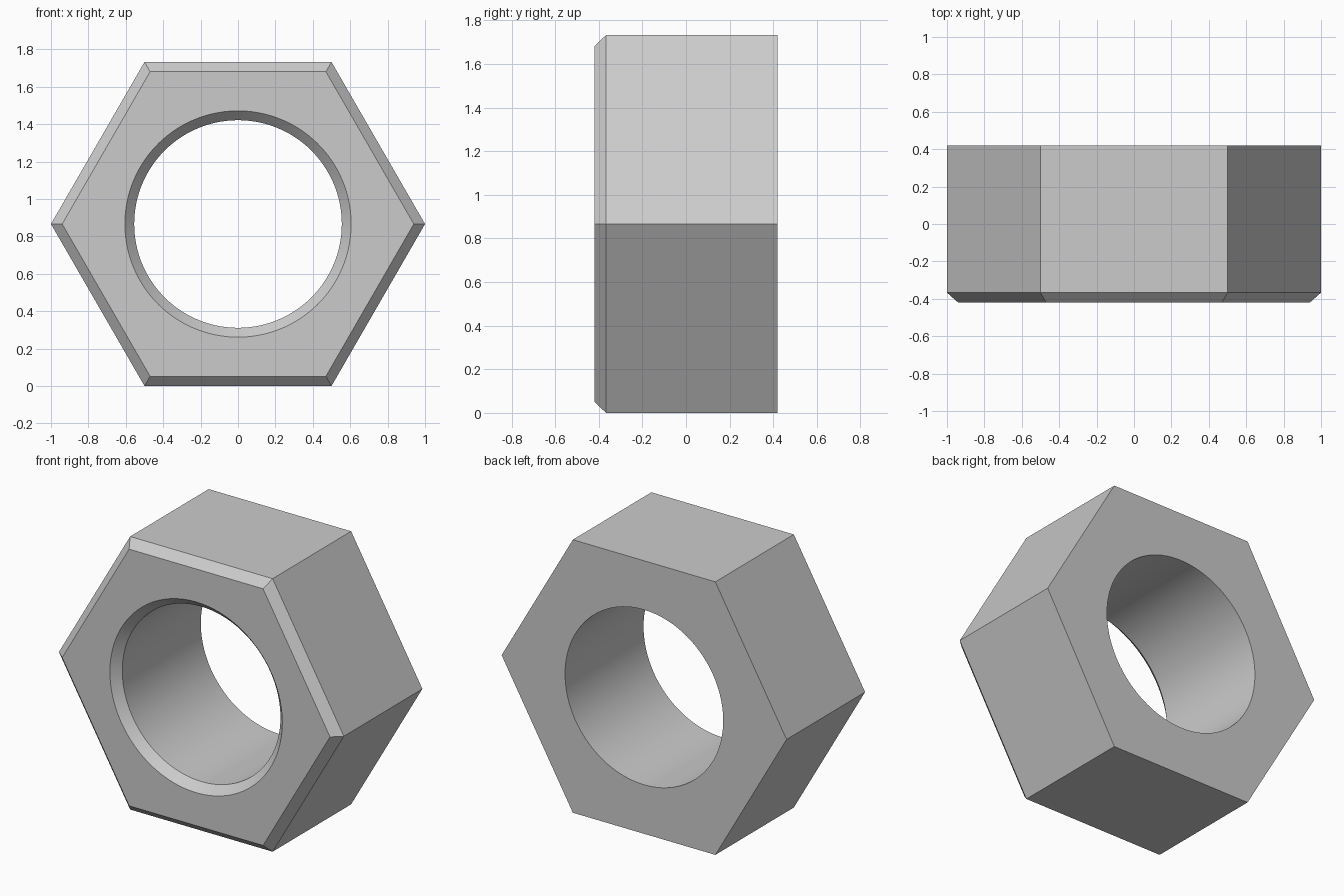
import bpy, bmesh
from math import sin, cos, tau, sqrt, radians

if "Cube" in bpy.data.objects:
    bpy.data.objects.remove(bpy.data.objects["Cube"])

SEG = 126                # hole segments, a multiple of six
CZ = sqrt(3) / 2         # centre height
bm = bmesh.new()


def ring(n, r, y):
    return [bm.verts.new((r * cos(tau * i / n), y, CZ + r * sin(tau * i / n)))
            for i in range(n)]


def bridge(rings):
    for a, b in zip(rings, rings[1:]):
        n = len(a)
        for i in range(n):
            j = (i + 1) % n
            bm.faces.new((a[i], a[j], b[j], b[i]))


# hexagonal outside with front chamfer
outer = [ring(6, r, y) for r, y in ((0.94, -0.42), (1.0, -0.367), (1.0, 0.42))]
bridge(outer)

# round hole with front countersink
inner = [ring(SEG, r, y) for r, y in ((0.605, -0.42), (0.555, -0.367), (0.555, 0.42))]
bridge(inner)

# front and back faces, one flat sector per hexagon side
step = SEG // 6
for hexa, circle in ((outer[0], inner[0]), (outer[-1], inner[-1])):
    for k in range(6):
        arc = [circle[(k * step + i) % SEG] for i in range(step + 1)]
        bm.faces.new([hexa[(k + 1) % 6], hexa[k]] + arc)

bmesh.ops.recalc_face_normals(bm, faces=bm.faces)
mesh = bpy.data.meshes.new("hex_nut")
bm.to_mesh(mesh)
bm.free()

nut = bpy.data.objects.new("hex_nut", mesh)
bpy.context.collection.objects.link(nut)
bpy.context.view_layer.objects.active = nut
nut.select_set(True)
bpy.ops.object.shade_smooth_by_angle(angle=radians(20))
